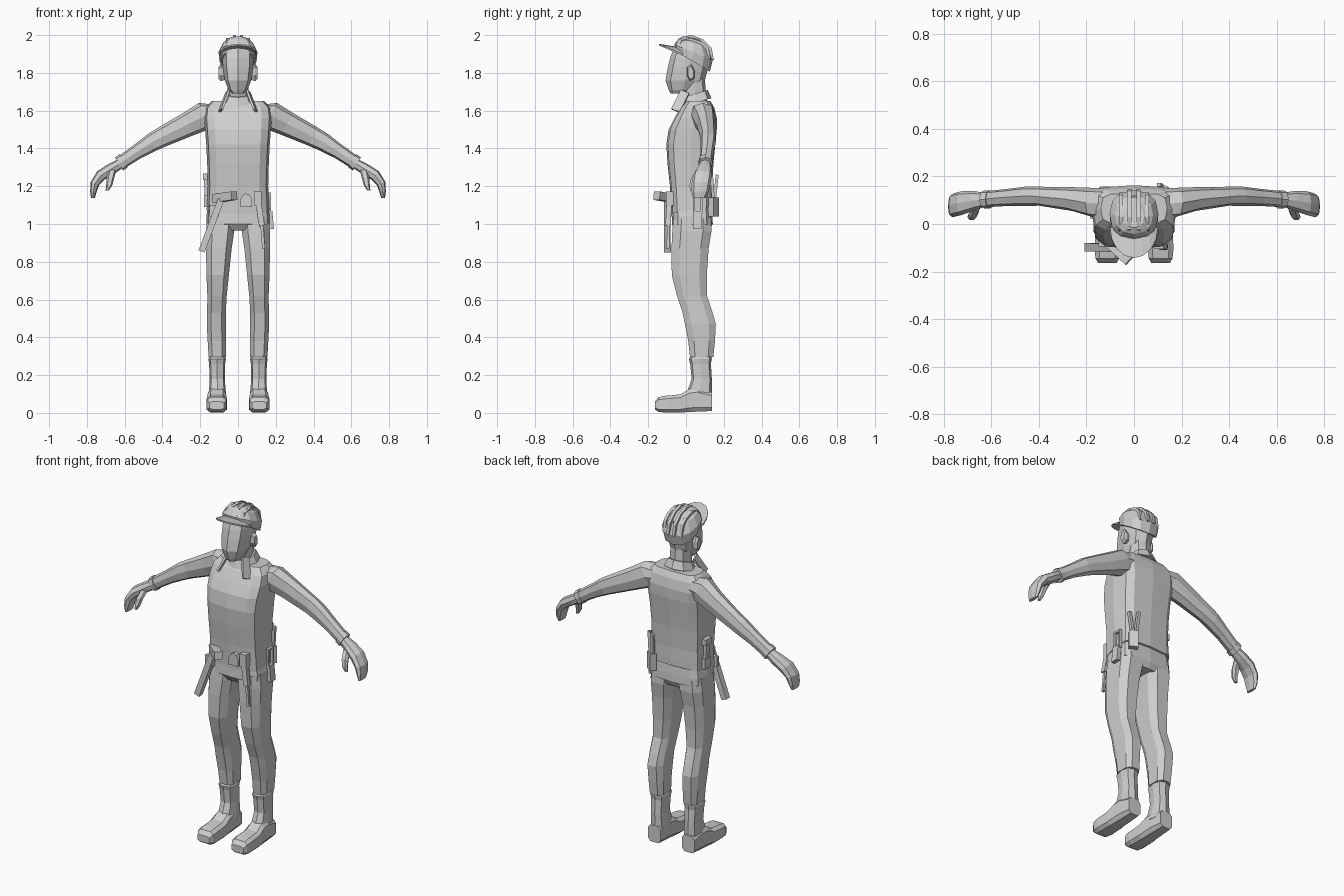
import bpy, bmesh, math
from mathutils import Vector, Matrix

grey = bpy.data.materials.new("plain_grey")
grey.diffuse_color = (0.62, 0.62, 0.62, 1)


def finish(bm, name):
    bmesh.ops.recalc_face_normals(bm, faces=bm.faces[:])
    me = bpy.data.meshes.new(name)
    bm.to_mesh(me)
    bm.free()
    me.materials.append(grey)
    ob = bpy.data.objects.new(name, me)
    bpy.context.collection.objects.link(ob)
    return ob


def ring(c, u, v, n=8, p=0.8, phase=0.0):
    """Rounded cross-section around c spanned by the half-axes u and v."""
    c, u, v = Vector(c), Vector(u), Vector(v)
    out = []
    for i in range(n):
        a = 2 * math.pi * i / n + phase
        k, s = math.cos(a), math.sin(a)
        out.append(c + u * math.copysign(abs(k) ** p, k) + v * math.copysign(abs(s) ** p, s))
    return out


def level(z, x0, x1, y0, y1, tilt=0.0, **kw):
    """Horizontal cross-section by its extents; tilt raises the back."""
    return ring(((x0 + x1) / 2, (y0 + y1) / 2, z), ((x1 - x0) / 2, 0, 0),
                (0, (y1 - y0) / 2, tilt), **kw)


def loft(name, rings, side=1):
    bm = bmesh.new()
    vs = [[bm.verts.new((p.x * side, p.y, p.z)) for p in r] for r in rings]
    n = len(vs[0])
    for a, b in zip(vs, vs[1:]):
        for i in range(n):
            j = (i + 1) % n
            bm.faces.new((a[i], a[j], b[j], b[i]))
    bm.faces.new(vs[0])
    bm.faces.new(vs[-1])
    return finish(bm, name)


def box(name, c, size, rot=(0, 0, 0)):
    bm = bmesh.new()
    bmesh.ops.create_cube(bm, size=1, matrix=Matrix.Diagonal((*size, 1)))
    ob = finish(bm, name)
    ob.location, ob.rotation_euler = c, rot
    return ob


def bar(name, a, b, w, d, x_axis=(1, 0, 0)):
    """Rectangular bar running from a to b."""
    a, b = Vector(a), Vector(b)
    t = (b - a).normalized()
    u = Vector(x_axis)
    u = (u - t * u.dot(t)).normalized()
    v = t.cross(u)
    k = 0.7071
    return loft(name, [ring(p, u * w / 2 / k, v * d / 2 / k, n=4, p=1, phase=math.pi / 4)
                       for p in (a, b)])


# Shirt body: z, half width, front, back, tilt of the hem
shirt = [(1.075, .166, -.078, .142, .02), (1.12, .164, -.08, .142, .01), (1.2, .16, -.085, .14, 0),
         (1.32, .163, -.098, .145, 0), (1.42, .168, -.104, .155, 0), (1.5, .174, -.092, .163, 0),
         (1.56, .178, -.062, .163, 0), (1.615, .172, -.03, .15, 0), (1.65, .14, .0, .13, 0)]
loft("shirt", [level(z, -w, w, f, b, t, n=12, p=.5) for z, w, f, b, t in shirt])

# Hips of the trousers
hips = [(1.09, .16, -.07, .135), (1.04, .168, -.073, .14), (1.0, .168, -.075, .142),
        (.965, .11, -.05, .125)]
loft("hips", [level(z, -w, w, f, b, n=12, p=.5) for z, w, f, b in hips])

# Neck and collar
loft("neck", [level(z, -.056, .056, f, b) for z, f, b in
              ((1.62, .01, .12), (1.69, -.01, .105), (1.77, -.015, .1))])
loft("collar_band", [level(1.645, -.085, .085, -.03, .135, .02),
                     level(1.69, -.065, .065, -.015, .115, .02)])

# Face with a centre ridge
head = [(1.69, .03, -.082, .0), (1.71, .05, -.092, .05), (1.76, .07, -.108, .1),
        (1.83, .08, -.096, .118), (1.88, .082, -.084, .125), (1.94, .078, -.06, .12)]
loft("head", [level(z, -w, w, f, b, p=.85) for z, w, f, b in head])

# Helmet shell, ribs and visor
shell = [(.034, 1.862, .098, .092, -.055), (.04, 1.91, .103, .102, -.04),
         (.038, 1.957, .08, .08, -.022), (.03, 1.985, .042, .045, -.008)]
loft("helmet", [ring((0, y, z), (w, 0, 0), (0, d, t), n=12, p=.85) for y, z, w, d, t in shell])
for x, drop in ((-.055, .016), (-.019, 0), (.019, 0), (.055, .016)):
    path = [(-.052 + drop, 1.945), (-.02, 1.982), (.03, 1.992), (.085, 1.972), (.128, 1.93), (.14, 1.87)]
    loft("helmet_rib", [ring((x, y - drop * (y > .1), z - drop * (z > 1.94)), (.012, 0, 0),
                             Vector((0, y - .035, z - 1.88)).normalized() * .011, n=4, p=1, phase=math.pi / 4)
                        for y, z in path])
visor = []
for i in range(9):
    a = math.radians(-90 + i * 22.5)
    s, k = math.sin(a), math.cos(a)
    o = Vector((.101 * s, -.015 - .128 * k, 1.89 + .055 * k))
    n = Vector((.09 * s, -.015 - .04 * k, 1.895 + .035 * k))
    up = Vector((0, 0, .009))
    visor.append([o, n, n + up, o + up])
loft("visor", visor)

for s in (1, -1):
    # Ears and collar flaps
    loft("ear", [ring((x, .025, 1.80), (0, .02 * k, .012 * k), (0, -.008 * k, .042 * k), n=6)
                 for x, k in ((.07, .8), (.09, 1), (.102, .75))], s)
    bar("collar_flap", (s * .055, -.005, 1.70), (s * .092, -.055, 1.60), .05, .012, (0, 1, .4))

    # Sleeves: x, y, z, half depth, half thickness
    sleeve = [(.11, .085, 1.585, .065, .055), (.17, .09, 1.575, .062, .076), (.26, .105, 1.53, .05, .066),
              (.40, .117, 1.461, .04, .054), (.45, .117, 1.435, .041, .05), (.53, .112, 1.385, .036, .04),
              (.615, .105, 1.328, .034, .036)]
    loft("sleeve", [ring((x, y, z), (0, d, 0), (.48 * t, 0, .87 * t)) for x, y, z, d, t in sleeve], s)
    loft("cuff", [ring((x, .104, z), (0, .038, 0), (.021, 0, .035))
                  for x, z in ((.605, 1.335), (.63, 1.318))], s)
    # Mitten hand curling downwards, then thumb
    hand = [(.62, .103, 1.322, .028, .6, .026), (.67, .098, 1.292, .04, .6, .03),
            (.725, .088, 1.258, .05, .75, .03), (.757, .08, 1.215, .05, 1.25, .024),
            (.766, .075, 1.17, .045, 1.5, .017), (.768, .07, 1.138, .034, 1.5, .01)]
    loft("hand", [ring((x, y, z), (0, d, 0), (t * math.sin(a), 0, t * math.cos(a)))
                  for x, y, z, d, a, t in hand], s)
    thumb = [(.665, .075, 1.285, .02), (.675, .045, 1.245, .02), (.682, .032, 1.205, .016),
             (.692, .03, 1.178, .009)]
    loft("thumb", [ring((x, y, z), (r, 0, 0), (0, r, 0), n=6) for x, y, z, r in thumb], s)

    # Trouser leg: z, inner, outer, front, back
    leg = [(1.03, .012, .166, -.072, .138), (.96, .016, .174, -.078, .14), (.87, .03, .173, -.082, .125),
           (.73, .045, .17, -.08, .115), (.62, .057, .165, -.052, .115), (.53, .062, .166, -.022, .145),
           (.47, .062, .168, -.01, .162), (.38, .062, .163, .008, .157), (.295, .062, .158, .018, .148)]
    loft("trouser_leg", [level(z, a, b, f, k, p=.65, phase=math.pi / 8) for z, a, b, f, k in leg], s)
    # Boot shaft and foot
    shaft = [(.31, .075, .148, .03, .13), (.285, .064, .157, .015, .137), (.26, .068, .153, .022, .132),
             (.18, .07, .15, .03, .137), (.08, .062, .155, -.005, .138)]
    loft("boot_shaft", [level(z, a, b, f, k, p=.65) for z, a, b, f, k in shaft], s)
    foot = [(.138, .008, .11, .042), (.06, .004, .135, .048), (.015, .002, .128, .05), (-.03, 0, .1, .054),
            (-.11, 0, .092, .056), (-.145, .004, .085, .052), (-.165, .018, .06, .04)]
    loft("boot_foot", [ring((.112, y, (a + b) / 2), (w, 0, 0), (0, 0, (b - a) / 2),
                            p=.5, phase=math.pi / 8) for y, a, b, w in foot], s)

# Hammer hanging at the front hip
bar("hammer_handle", (-.193, -.098, .855), (-.09, -.1, 1.13), .034, .035)
bar("hammer_head", (-.122, -.062, 1.135), (-.02, -.155, 1.15), .045, .045, (0, 0, 1))
box("hammer_loop", (-.125, -.085, 1.07), (.05, .02, .06))

# Front pouch with an arched top
arch = [(.012, 1.09), (.074, 1.09), (.074, 1.13), (.06, 1.155), (.043, 1.162), (.026, 1.155), (.012, 1.13)]
loft("arched_pouch", [[Vector((x, y, z)) for x, z in arch] for y in (-.105, -.07)])

# Screwdriver and its holder
box("screwdriver_holder", (.105, -.085, 1.135), (.04, .04, .075))
bar("screwdriver_grip", (.11, -.09, 1.1), (.126, -.095, .99), .03, .028)
bar("screwdriver_blade", (.122, -.093, 1.04), (.136, -.095, .87), .015, .015)

# Side pouch on the right hip
box("side_pouch", (.168, .06, 1.02), (.036, .045, .095), (0, -.1, 0))
for y in (.043, .083):
    box("pouch_strap", (.167, y, 1.11), (.016, .01, .11))
box("pouch_strap_top", (.167, .063, 1.16), (.016, .05, .012))

# Pliers at the back of the right hip
box("pliers_holder", (.125, .145, 1.09), (.05, .035, .1), (0, 0, -.6))
bar("pliers_handle", (.13, .145, 1.12), (.145, .135, 1.26), .018, .016)
bar("pliers_handle", (.115, .15, 1.12), (.105, .165, 1.26), .018, .016)

# Wrench on the left hip
bar("wrench_shaft", (-.165, .05, 1.09), (-.172, .05, 1.25), .018, .03)
box("wrench_jaw", (-.173, .05, 1.25), (.026, .055, .035))
box("wrench_holder", (-.166, .05, 1.12), (.026, .05, .06))
